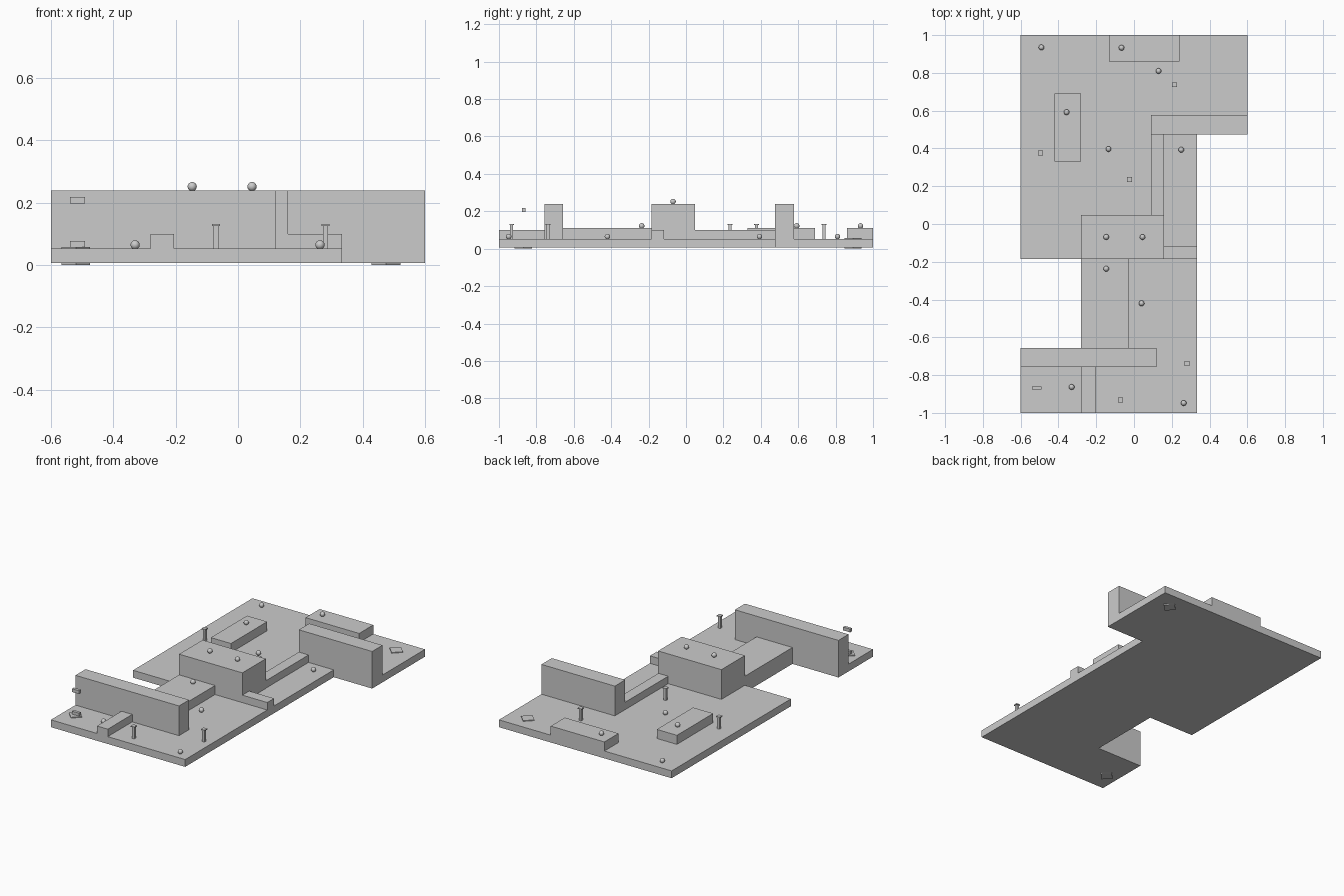
import bpy, bmesh, math

if "Cube" in bpy.data.objects:
    bpy.data.objects.remove(bpy.data.objects["Cube"])

FLOOR_Z, FLOOR_TOP = 0.007, 0.053


def finish(bm, name):
    bmesh.ops.recalc_face_normals(bm, faces=bm.faces)
    mesh = bpy.data.meshes.new(name)
    bm.to_mesh(mesh)
    bm.free()
    ob = bpy.data.objects.new(name, mesh)
    bpy.context.collection.objects.link(ob)
    return ob


def prism(name, outline, z0, z1):
    bm = bmesh.new()
    face = bm.faces.new([bm.verts.new((x, y, z0)) for x, y in outline])
    ext = bmesh.ops.extrude_face_region(bm, geom=[face])
    top = [g for g in ext["geom"] if isinstance(g, bmesh.types.BMVert)]
    bmesh.ops.translate(bm, verts=top, vec=(0, 0, z1 - z0))
    return finish(bm, name)


def box(name, x0, x1, y0, y1, z0, z1):
    return prism(name, [(x0, y0), (x1, y0), (x1, y1), (x0, y1)], z0, z1)


def box_at(name, x, y, sx, sy, z0, z1):
    return box(name, x - sx / 2, x + sx / 2, y - sy / 2, y + sy / 2, z0, z1)


# Floor slab, with gaps where the tall walls drop through it
prism("floor", [
    (-0.6, 1), (-0.6, -0.185), (-0.28, -0.185), (-0.28, -0.657),
    (0.12, -0.657), (0.12, -0.757), (-0.6, -0.757), (-0.6, -1),
    (0.333, -1), (0.333, 0.475), (0.09, 0.475), (0.09, 0.578),
    (0.6, 0.578), (0.6, 1)], FLOOR_Z, FLOOR_TOP)

# Tall walls and central block
box("front_wall", -0.6, 0.12, -0.757, -0.657, FLOOR_Z, 0.24)
box("back_wall", 0.09, 0.6, 0.475, 0.578, FLOOR_Z, 0.24)
box("central_block", -0.28, 0.16, -0.185, 0.048, FLOOR_TOP, 0.24)

# Low platforms and ledges
box("front_platform", -0.28, -0.03, -0.657, -0.185, FLOOR_TOP, 0.11)
box("left_platform", -0.42, -0.28, 0.33, 0.69, FLOOR_TOP, 0.11)
box("back_platform", -0.133, 0.24, 0.86, 1, FLOOR_TOP, 0.11)
box("front_ledge", -0.28, -0.205, -1, -0.757, FLOOR_TOP, 0.1)
box("right_ledge", 0.16, 0.333, -0.185, -0.117, FLOOR_TOP, 0.1)
box("inner_ledge", 0.09, 0.158, 0.048, 0.475, FLOOR_TOP, 0.1)

# Collectable balls
balls = [(-0.49, 0.935, 0.065), (-0.066, 0.933, 0.122), (0.13, 0.81, 0.065),
         (-0.357, 0.592, 0.122), (-0.135, 0.397, 0.065), (0.25, 0.393, 0.065),
         (-0.147, -0.069, 0.252), (0.045, -0.069, 0.252),
         (-0.147, -0.237, 0.122), (0.04, -0.42, 0.065),
         (-0.33, -0.863, 0.065), (0.263, -0.948, 0.065)]
for i, pos in enumerate(balls):
    bm = bmesh.new()
    bmesh.ops.create_uvsphere(bm, u_segments=16, v_segments=8, radius=0.0148)
    for f in bm.faces:
        f.smooth = True
    finish(bm, f"ball_{i + 1}").location = pos

# Small posts with caps
posts = [(0.215, 0.737), (-0.494, 0.376), (-0.023, 0.236),
         (0.281, -0.738), (-0.071, -0.932)]
for i, (x, y) in enumerate(posts):
    box_at(f"post_{i + 1}", x, y, 0.016, 0.016, FLOOR_TOP, 0.126)
    box_at(f"post_cap_{i + 1}", x, y, 0.026, 0.026, 0.126, 0.132)

# Diamond pads poking just above and below the floor
for name, x, y in (("start_pad", -0.52, -0.87), ("goal_pad", 0.475, 0.893)):
    prism(name, [(x + 0.046 * math.cos(a * math.pi / 2),
                  y + 0.046 * math.sin(a * math.pi / 2)) for a in range(4)],
          0.0, 0.058)

# Pair of small bars above the start pad
box_at("lower_bar", -0.515, -0.868, 0.048, 0.018, FLOOR_TOP, 0.077)
box_at("upper_bar", -0.515, -0.868, 0.048, 0.018, 0.197, 0.218)
